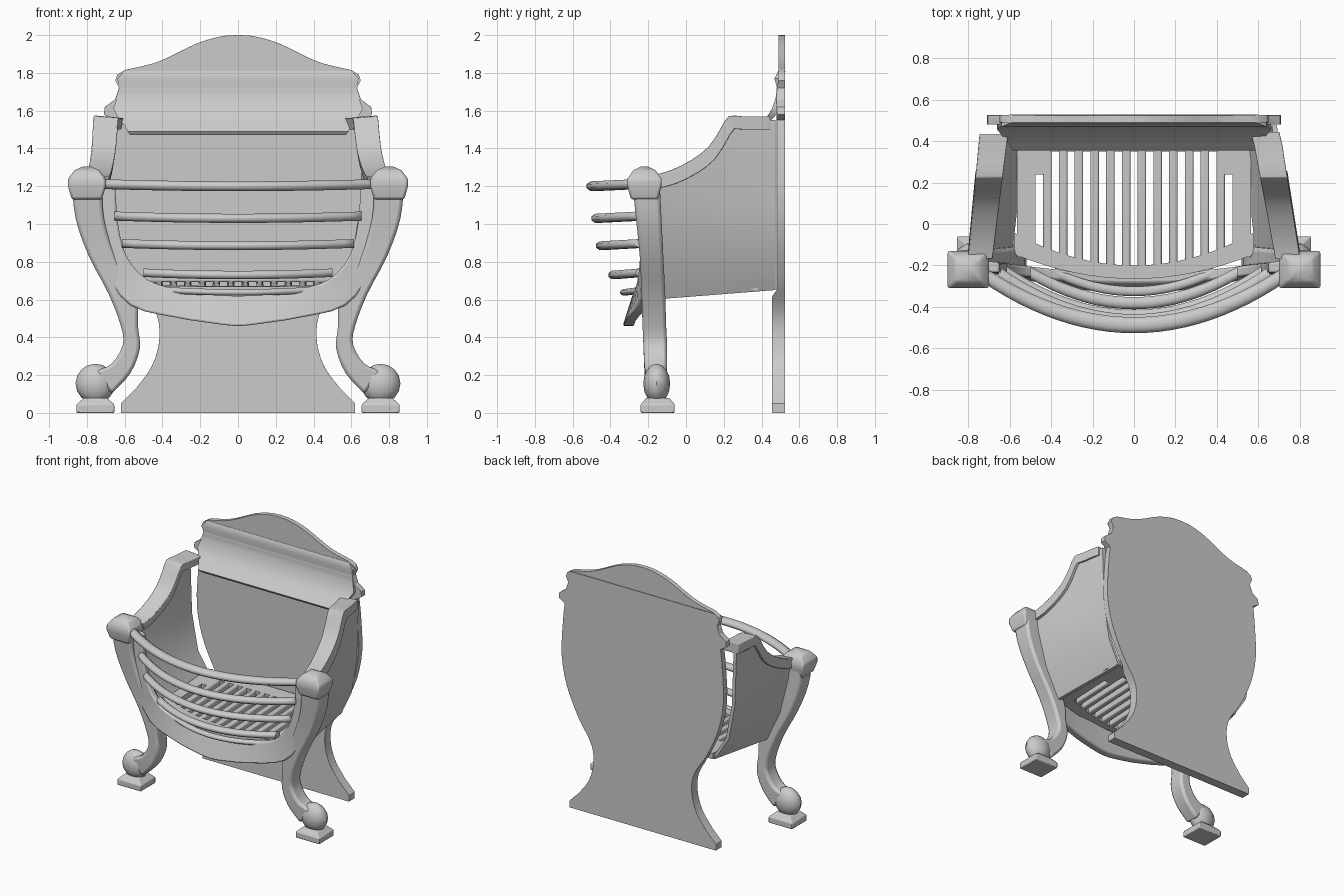
import bpy, bmesh, math
from mathutils import Vector

if "Cube" in bpy.data.objects:
    bpy.data.objects.remove(bpy.data.objects["Cube"])


def finish(obj, mirror=False, bevel=0.0, angle=40):
    if bevel:
        m = obj.modifiers.new("soft_edges", 'BEVEL')
        m.width, m.segments, m.limit_method = bevel, 2, 'ANGLE'
        m.angle_limit = math.radians(35)
    if mirror:
        obj.modifiers.new("mirror", 'MIRROR').use_axis = (True, False, False)
    bpy.ops.object.select_all(action='DESELECT')
    obj.select_set(True)
    bpy.context.view_layer.objects.active = obj
    bpy.ops.object.shade_smooth_by_angle(angle=math.radians(angle))
    return obj


def from_bmesh(name, bm, **kw):
    bmesh.ops.recalc_face_normals(bm, faces=bm.faces)
    me = bpy.data.meshes.new(name)
    bm.to_mesh(me)
    bm.free()
    obj = bpy.data.objects.new(name, me)
    bpy.context.collection.objects.link(obj)
    return finish(obj, **kw)


def loft(name, rings, **kw):
    """Skin a list of closed rings and cap both ends."""
    bm = bmesh.new()
    vs = [[bm.verts.new(p) for p in r] for r in rings]
    n = len(vs[0])
    for a, b in zip(vs, vs[1:]):
        for i in range(n):
            j = (i + 1) % n
            bm.faces.new((a[i], a[j], b[j], b[i]))
    bm.faces.new(vs[0])
    bm.faces.new(vs[-1])
    return from_bmesh(name, bm, **kw)


def smooth(rows, n=4):
    """Catmull-Rom interpolation through rows of numbers."""
    p = [Vector(r) for r in rows]
    p = [p[0] * 2 - p[1]] + p + [p[-1] * 2 - p[-2]]
    out = []
    for a, b, c, d in zip(p, p[1:], p[2:], p[3:]):
        for k in range(n):
            t = k / n
            out.append(0.5 * (2 * b + (c - a) * t + (2 * a - 5 * b + 4 * c - d) * t * t
                              + (3 * b - a - 3 * c + d) * t ** 3))
    return out + [p[-2]]


def rect(x, y, hx, hy, z):
    return [(x - hx, y - hy, z), (x + hx, y - hy, z), (x + hx, y + hy, z), (x - hx, y + hy, z)]


# Back plate: waisted outline with arched top, slightly thicker at the bottom
outline = ([(.62, 0), (.62, .05)]
           + smooth([(.54, .13), (.46, .24), (.42, .36), (.42, .48), (.46, .58), (.54, .7),
                     (.64, .92), (.685, 1.15), (.675, 1.4), (.66, 1.55)], 3)
           + [(.71, 1.58), (.705, 1.62), (.65, 1.66), (.63, 1.72), (.65, 1.76), (.64, 1.79)]
           + smooth([(.6, 1.815), (.42, 1.86), (.22, 1.955), (.09, 1.993), (0.01, 2.0)], 4))
loft("back_plate", [[(-x, yf, z), (x, yf, z), (x, .525, z), (-x, .525, z)]
                    for x, z in outline
                    for yf in [.455 if z < .62 else .48 if z < 1.75 else .49]], bevel=.008)

# Sloping hood moulding across the back plate (half width, front y, z)
hood = [(.6, .488, 1.81), (.64, .468, 1.77), (.625, .482, 1.72), (.64, .475, 1.67),
        (.66, .455, 1.61), (.64, .43, 1.57), (.60, .38, 1.52), (.585, .355, 1.49), (.57, .37, 1.47)]
loft("hood", [[(-w, y, z), (w, y, z), (w, y + .04, z), (-w, y + .04, z)] for w, y, z in hood],
     angle=50)

# Curved side panels with broad arm rims; the left one stops short of the back plate
for side, s, y_end, taper in (("left", -1, .435, .06), ("right", 1, .475, .1)):
    top_edge = smooth([(-.17, 1.26), (-.08, 1.285), (.03, 1.34), (.12, 1.41), (.18, 1.5),
                       (.225, 1.57), (.3, 1.57), (y_end, 1.57)], 2)
    panel, rim = [], []
    for y, zt in top_edge:
        f = (y + .17) / .64
        wall = [(.79 - taper * f, zt - .02), (.775 - taper * f, 1.1),
                (.715 - .85 * taper * f, .83), (.615 - .07 * f, .6 + .05 * f)]
        panel.append([(s * x, y, z) for x, z in wall]
                     + [(s * (x - .025), y, z) for x, z in reversed(wall)])
        y = min(y, .445)
        xo, w, dy = .802 - taper * f, .12 + .02 * f, .03 if y < .25 else 0
        rim.append([(s * xo, y, zt), (s * (xo - w), y, zt - .01),
                    (s * (xo - w + .01), y + dy, zt - .07), (s * xo, y + dy, zt - .07)])
    loft(side + "_side_panel", panel)
    loft(side + "_arm_rim", rim, bevel=.012)

# Front legs: S-curved posts (outer x, z, inner x, z, front y, back y)
leg = smooth([(.88, 1.23, .72, 1.23, -.285, -.14), (.86, 1.03, .71, 1.03, -.265, -.13),
              (.79, .83, .65, .83, -.245, -.12), (.685, .63, .54, .6, -.235, -.11),
              (.62, .46, .53, .46, -.23, -.105), (.61, .36, .52, .34, -.225, -.1),
              (.67, .26, .57, .21, -.22, -.1), (.76, .22, .67, .1, -.21, -.1)], 3)
loft("front_leg", [[(a, f, b), (c, f, d), (c, k, d), (a, k, b)] for a, b, c, d, f, k in leg],
     mirror=True, bevel=.018)

# Post caps with a shallow pyramid top
loft("post_cap", [rect(.8, -.22, h, h * .9, z) for h, z in
                  [(.08, 1.13), (.1, 1.2), (.1, 1.24), (.065, 1.285), (.02, 1.305)]],
     mirror=True, bevel=.012)

# Ball feet on small pedestals
bm = bmesh.new()
bmesh.ops.create_uvsphere(bm, u_segments=12, v_segments=8, radius=.105)
bmesh.ops.scale(bm, vec=(1, .68, 1), verts=bm.verts)
bmesh.ops.translate(bm, vec=(.755, -.155, .155), verts=bm.verts)
from_bmesh("ball_foot", bm, mirror=True)
loft("foot_pedestal", [rect(.755, -.15, hx, hy, z) for hx, hy, z in
                       [(.1, .09, 0), (.1, .09, .045), (.06, .06, .08)]], mirror=True, bevel=.006)

# Front apron: U-shaped frame bowing forward (inner x, z, outer x, z)
half = [(.65, 1.2, .76, 1.2), (.635, 1.0, .77, 1.0), (.59, .83, .71, .76), (.48, .705, .57, .57),
        (.3, .65, .33, .505), (.13, .625, .14, .475)]
full = half + [(0, .62, 0, .46)] + [(-a, b, -c, d) for a, b, c, d in reversed(half)]


def bow(x, lean):
    return -.235 - lean * max(0, 1 - (x / .65) ** 2)


loft("front_apron", [[(a, bow(a, .05), b), (c, bow(c, .1), d), (c, bow(c, .1) + .06, d),
                      (a, bow(a, .05) + .05, b)] for a, b, c, d in smooth(full, 3)], bevel=.01)

# Bowed front bars (z, half span, centre y, half depth, half height)
for i, (z, span, yc, ry, rz) in enumerate([(1.2, .74, -.488, .042, .028), (1.03, .655, -.468, .036, .026),
                                           (.885, .615, -.445, .034, .025), (.73, .5, -.382, .032, .024),
                                           (.638, .38, -.325, .025, .018)]):
    rings = []
    for k in range(25):
        t = -1 + k / 12
        y = yc + (-.235 - yc) * t * t
        rings.append([(span * t, y + ry * math.cos(q * math.pi / 4 + .39),
                       z + .012 * t * t + rz * math.sin(q * math.pi / 4 + .39)) for q in range(8)])
    loft("front_bar_%d" % (i + 1), rings, angle=60)


# Grate floor tilting up to the back: bars between 13 slots, with surrounding rails
def floor_z(y):
    return .625 + .03 * (y + .25) / .7


def slab(name, x0, x1, y0, y1, th=.045, **kw):
    loft(name, [[(x0, y, floor_z(y)), (x1, y, floor_z(y)), (x1, y, floor_z(y) + th),
                 (x0, y, floor_z(y) + th)] for y in (y0, y1)], **kw)


def front_edge(x):
    return -.2 + .1 * (x / .46) ** 2


for i in range(12):
    x = -.418 + .076 * i
    slab("grate_bar_%d" % (i + 1), x - .02, x + .02, front_edge(x) - .03, .38, bevel=.008)
slab("grate_back_rail", -.55, .55, .35, .46)
slab("grate_side_rail", .475, .565, -.16, .38, mirror=True)
slab("end_slot_stop", .43, .5, .24, .38, mirror=True)
rail = []
for k in range(17):
    x = -.58 + 1.16 * k / 16
    y0 = -.265 + .12 * (x / .58) ** 2
    y1 = front_edge(x)
    rail.append([(x, y0, floor_z(y0)), (x, y1, floor_z(y1)),
                 (x, y1, floor_z(y1) + .045), (x, y0, floor_z(y0) + .045)])
loft("grate_front_rail", rail)
